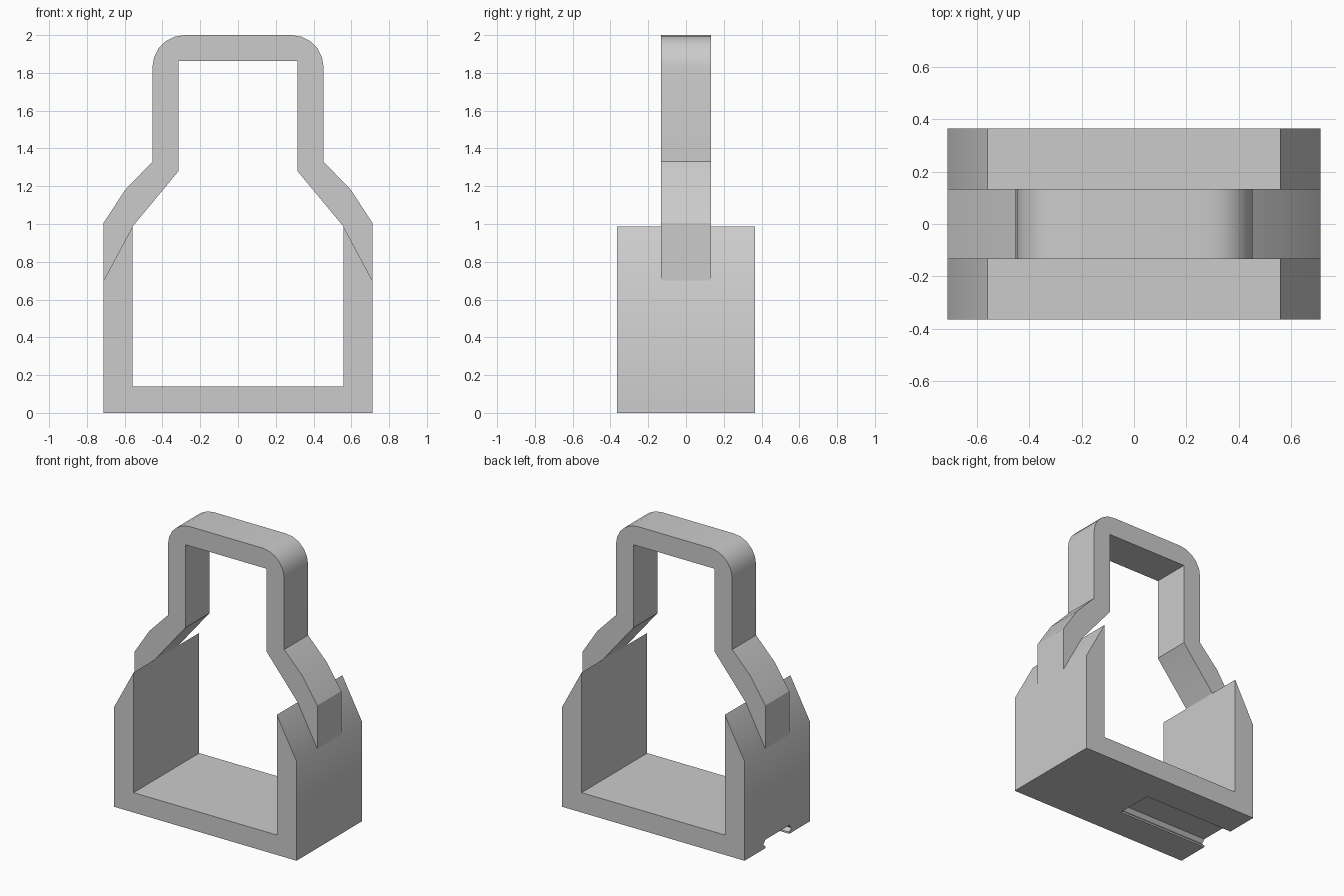
import bpy
import bmesh
import math
from mathutils import Vector

cube = bpy.data.objects.get("Cube")
if cube:
    bpy.data.objects.remove(cube, do_unlink=True)

grey = bpy.data.materials.new("light_grey")
grey.use_nodes = True
colour = (0.6, 0.6, 0.6, 1)
grey.diffuse_color = colour
grey.node_tree.nodes["Principled BSDF"].inputs["Base Color"].default_value = colour


def extrude(name, points, start, push):
    """Sweep a closed profile of 3D points along the push vector."""
    bm = bmesh.new()
    face = bm.faces.new([bm.verts.new(Vector(p) + Vector(start)) for p in points])
    out = bmesh.ops.extrude_face_region(bm, geom=[face])
    moved = [g for g in out["geom"] if isinstance(g, bmesh.types.BMVert)]
    bmesh.ops.translate(bm, verts=moved, vec=push)
    bmesh.ops.recalc_face_normals(bm, faces=bm.faces)
    mesh = bpy.data.meshes.new(name)
    bm.to_mesh(mesh)
    bm.free()
    mesh.materials.append(grey)
    obj = bpy.data.objects.new(name, mesh)
    bpy.context.collection.objects.link(obj)
    return obj


def select(obj):
    bpy.ops.object.select_all(action="DESELECT")
    obj.select_set(True)
    bpy.context.view_layer.objects.active = obj


def mirrored(half):
    """Close a half profile by mirroring it across the centre."""
    return half + [(-a, b) for a, b in reversed(half)]


def front_profile(half):
    return [(x, 0, z) for x, z in mirrored(half)]


# U-shaped base with bevelled wall tops
depth = 0.365
base_half = [(0.712, 0), (0.712, 0.7), (0.558, 0.987), (0.558, 0.14)]
base = extrude("base", front_profile(base_half), (0, -depth, 0), (0, 2 * depth, 0))

# Undercut rail slot along one half of the underside
slot_half = [(0.133, -0.05), (0.133, 0.012), (0.155, 0.034), (0.133, 0.06)]
slot = extrude("rail_slot_cutter", [(0, y, z) for y, z in mirrored(slot_half)],
               (-0.8, 0, 0), (0.8, 0, 0))
slot.hide_render = True
cut = base.modifiers.new("rail_slot", "BOOLEAN")
cut.operation = "DIFFERENCE"
cut.solver = "EXACT"
cut.object = slot
select(base)
bpy.ops.object.modifier_apply(modifier=cut.name)
bpy.data.objects.remove(slot, do_unlink=True)

# Arched handle with rounded top corners
radius = 0.17
corner = [(0.283 + radius * math.cos(math.radians(a)),
           1.83 + radius * math.sin(math.radians(a))) for a in range(0, 91, 18)]
outer = [(0.712, 0.7), (0.712, 1.005), (0.598, 1.18), (0.453, 1.33)] + corner
inner = [(0.558, 0.987), (0.315, 1.28), (0.315, 1.863)]
loop = mirrored(outer) + mirrored(inner)[::-1]
handle = extrude("handle", [(x, 0, z) for x, z in loop], (0, -0.133, 0), (0, 0.266, 0))

for part in (base, handle):
    select(part)
    bpy.ops.object.shade_smooth_by_angle(angle=math.radians(30))
